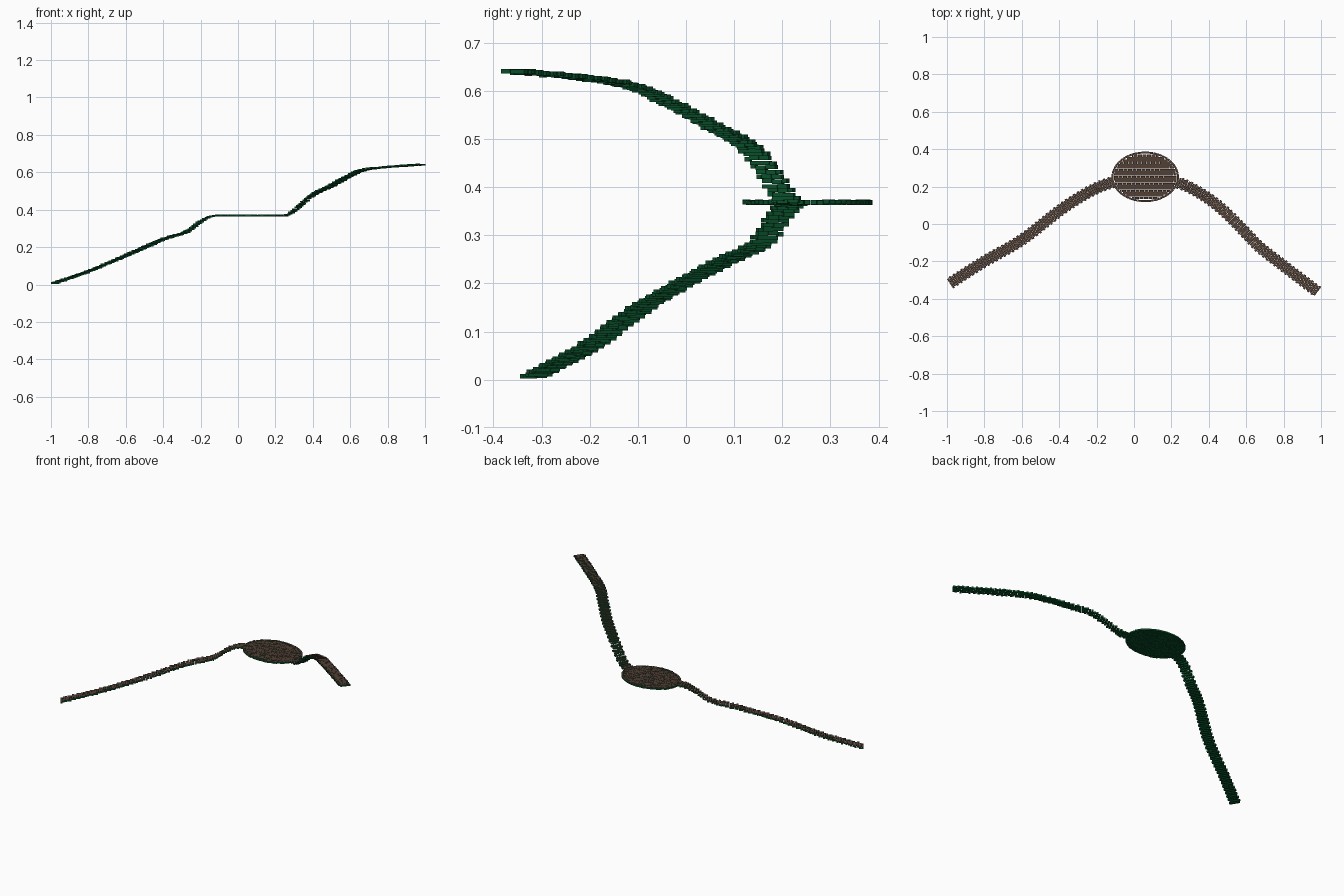
import bpy, bmesh, math, random
from mathutils import Vector, Matrix

if "Cube" in bpy.data.objects:
    bpy.data.objects.remove(bpy.data.objects["Cube"])

random.seed(4)
L, W, H = 0.024, 0.0125, 0.009     # paving brick size
GAP = 0.0008


def material(name, rgb):
    m = bpy.data.materials.new(name)
    m.diffuse_color = (*rgb, 1)
    m.use_nodes = True
    m.node_tree.nodes["Principled BSDF"].inputs["Base Color"].default_value = m.diffuse_color
    return m


BROWN = material("brick_top_brown", (0.085, 0.05, 0.036))
GREEN = material("brick_side_green", (0.003, 0.085, 0.025))


def brick(bm, pos, yaw, length=L, width=W):
    """Level brick whose top is brown and whose other faces are green."""
    mat = (Matrix.Translation(pos) @ Matrix.Rotation(yaw, 4, 'Z')
           @ Matrix.Diagonal((length - GAP, width - GAP, H, 1)))
    verts = bmesh.ops.create_cube(bm, size=1, matrix=mat)["verts"]
    for f in {f for v in verts for f in v.link_faces}:
        f.normal_update()
        f.material_index = 0 if f.normal.z > 0.5 else 1


def finish(bm, name):
    me = bpy.data.meshes.new(name)
    bm.to_mesh(me)
    bm.free()
    me.materials.append(BROWN)
    me.materials.append(GREEN)
    ob = bpy.data.objects.new(name, me)
    bpy.context.collection.objects.link(ob)


def smooth_path(pts, n=16):
    """Catmull-Rom samples through the control points."""
    p = [Vector(q) for q in pts]
    p = [2 * p[0] - p[1]] + p + [2 * p[-1] - p[-2]]
    out = []
    for a, b, c, d in zip(p, p[1:], p[2:], p[3:]):
        for i in range(n):
            t = i / n
            out.append(0.5 * (2 * b + (c - a) * t + (2 * a - 5 * b + 4 * c - d) * t * t
                              + (3 * b - a - 3 * c + d) * t ** 3))
    return out + [p[-2]]


def walkway(name, pts):
    """Cross-laid brick rows with staggered joints, stepping along a path."""
    path = smooth_path(pts)
    dist = [0.0]
    for a, b in zip(path, path[1:]):
        dist.append(dist[-1] + (b - a).xy.length)
    rows = round(dist[-1] / W)
    bm = bmesh.new()
    i = 0
    for row in range(rows):
        s = (row + 0.5) * dist[-1] / rows
        while i < len(path) - 2 and dist[i + 1] < s:
            i += 1
        t = (s - dist[i]) / (dist[i + 1] - dist[i])
        mid = path[i].lerp(path[i + 1], t)
        a, b = path[max(i - 3, 0)], path[min(i + 4, len(path) - 1)]
        d = (b - a).xy.normalized()
        side = Vector((-d.y, d.x, 0))
        stagger = (L / 8) * (1 if row % 2 else -1)
        # two and a half bricks per row, the half brick swapping sides
        sizes = (L, L, L / 2) if row % 2 else (L / 2, L, L)
        edge = stagger - 1.25 * L
        for size in sizes:
            pos = mid + side * (edge + size / 2)
            pos.z += random.uniform(-0.001, 0.002)
            brick(bm, pos, math.atan2(side.y, side.x), size)
            edge += size
    finish(bm, name)


# Lower walkway rising from the left, and upper walkway climbing to the right
walkway("lower_walkway", [
    (-0.985, -0.318, 0.006), (-0.8, -0.2, 0.07), (-0.6, -0.085, 0.154),
    (-0.4, 0.07, 0.241), (-0.28, 0.149, 0.279), (-0.2, 0.192, 0.336),
    (-0.15, 0.212, 0.362), (-0.11, 0.225, 0.368)])
walkway("upper_walkway", [
    (0.235, 0.222, 0.368), (0.265, 0.21, 0.371), (0.3, 0.195, 0.394), (0.4, 0.135, 0.478),
    (0.5, 0.052, 0.528), (0.6, -0.05, 0.583), (0.67, -0.122, 0.612),
    (0.8, -0.224, 0.628), (0.982, -0.363, 0.641)])

# Oval landing: brick courses inside a ring of edging bricks
CX, CY, CZ, RX, RY = 0.06, 0.252, 0.368, 0.18, 0.135
bm = bmesh.new()
rows = int(RY / W)
for r in range(-rows, rows + 1):
    y = r * W
    inside = 1 - (y / (RY - 0.011)) ** 2
    if inside <= 0:
        continue
    half = (RX - 0.011) * math.sqrt(inside)
    # clip each course to the oval
    x = -(math.ceil(half / L) + 1) * L + (r * 0.37 % 1) * L
    while x < half:
        a, b = max(x, -half), min(x + L, half)
        if b - a > 0.004:
            brick(bm, Vector((CX + (a + b) / 2, CY + y,
                              CZ + random.uniform(-0.001, 0.001))), 0, b - a)
        x += L
finish(bm, "landing_paving")

bm = bmesh.new()
COUNT = 64
for i in range(COUNT):
    a = 2 * math.pi * i / COUNT
    c, s = math.cos(a), math.sin(a)
    rx, ry = RX - 0.005, RY - 0.005
    pos = Vector((CX + rx * c, CY + ry * s, CZ + random.uniform(-0.001, 0.002)))
    arc = math.hypot(rx * s, ry * c) * 2 * math.pi / COUNT
    brick(bm, pos, math.atan2(ry * c, -rx * s), arc, 0.011)
finish(bm, "landing_edging")
